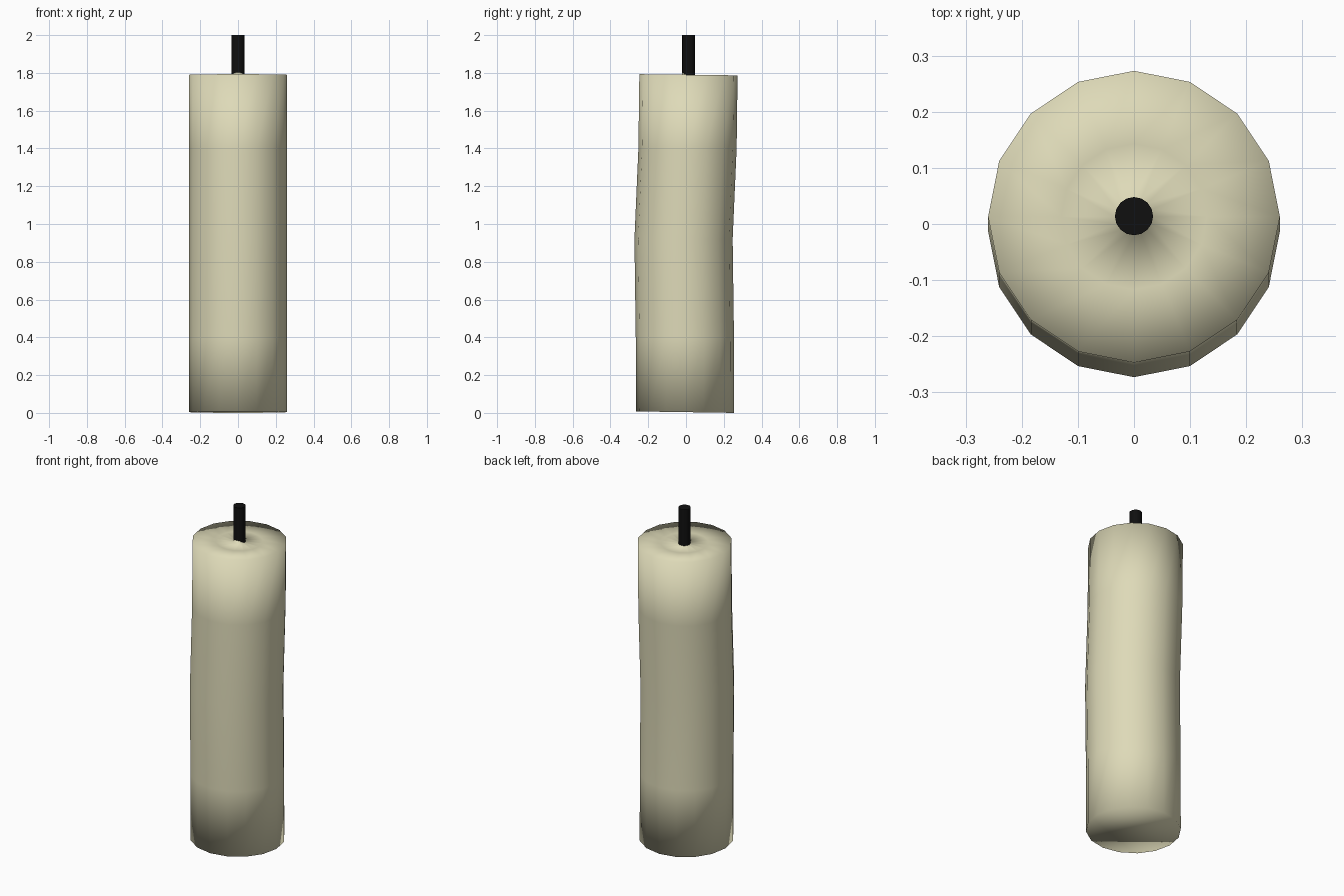
import bpy, bmesh, math

if "Cube" in bpy.data.objects:
    bpy.data.objects.remove(bpy.data.objects["Cube"])

SIDES = 16


def material(name, color):
    mat = bpy.data.materials.new(name)
    mat.diffuse_color = color
    mat.use_nodes = True
    mat.node_tree.nodes["Principled BSDF"].inputs["Base Color"].default_value = mat.diffuse_color
    return mat


def lofted(name, rings, mat, sharp_angle=None):
    """Skin rings of (radius, y offset, z, tilt) and cap both ends."""
    bm = bmesh.new()
    loops = []
    for r, y0, z, tilt in rings:
        loop = []
        for i in range(SIDES):
            a = 2 * math.pi * i / SIDES
            dy = r * math.sin(a)
            loop.append(bm.verts.new((r * math.cos(a), y0 + dy, z + tilt * dy)))
        loops.append(loop)
    for lo, hi in zip(loops, loops[1:]):
        for i in range(SIDES):
            j = (i + 1) % SIDES
            bm.faces.new((lo[i], lo[j], hi[j], hi[i]))
    bm.faces.new(loops[0][::-1])
    bm.faces.new(loops[-1])
    mesh = bpy.data.meshes.new(name)
    bm.to_mesh(mesh)
    bm.free()
    mesh.materials.append(mat)
    obj = bpy.data.objects.new(name, mesh)
    bpy.context.collection.objects.link(obj)
    mesh.shade_smooth()
    if sharp_angle:
        mesh.set_sharp_from_angle(angle=sharp_angle)
    return obj


wax = material("wax", (0.73, 0.70, 0.48, 1))
char = material("charred_cotton", (0.005, 0.005, 0.005, 1))

# Slightly bent wax column; the soft top runs in to a stub hidden in the wick
lofted("candle_body", [
    (0.26, -0.005, 0.004, -0.015),
    (0.26, -0.006, 0.40, 0.0),
    (0.26, -0.013, 0.92, 0.0),
    (0.26, 0.008, 1.40, 0.0),
    (0.26, 0.013, 1.79, -0.012),
    (0.13, 0.013, 1.785, -0.012),
    (0.034, 0.013, 1.783, -0.012),
    (0.031, 0.013, 1.84, 0.0),
], wax)

# Wick
lofted("wick", [
    (0.034, 0.014, 1.77, 0.0),
    (0.034, 0.014, 2.0, 0.0),
], char, math.radians(40))
